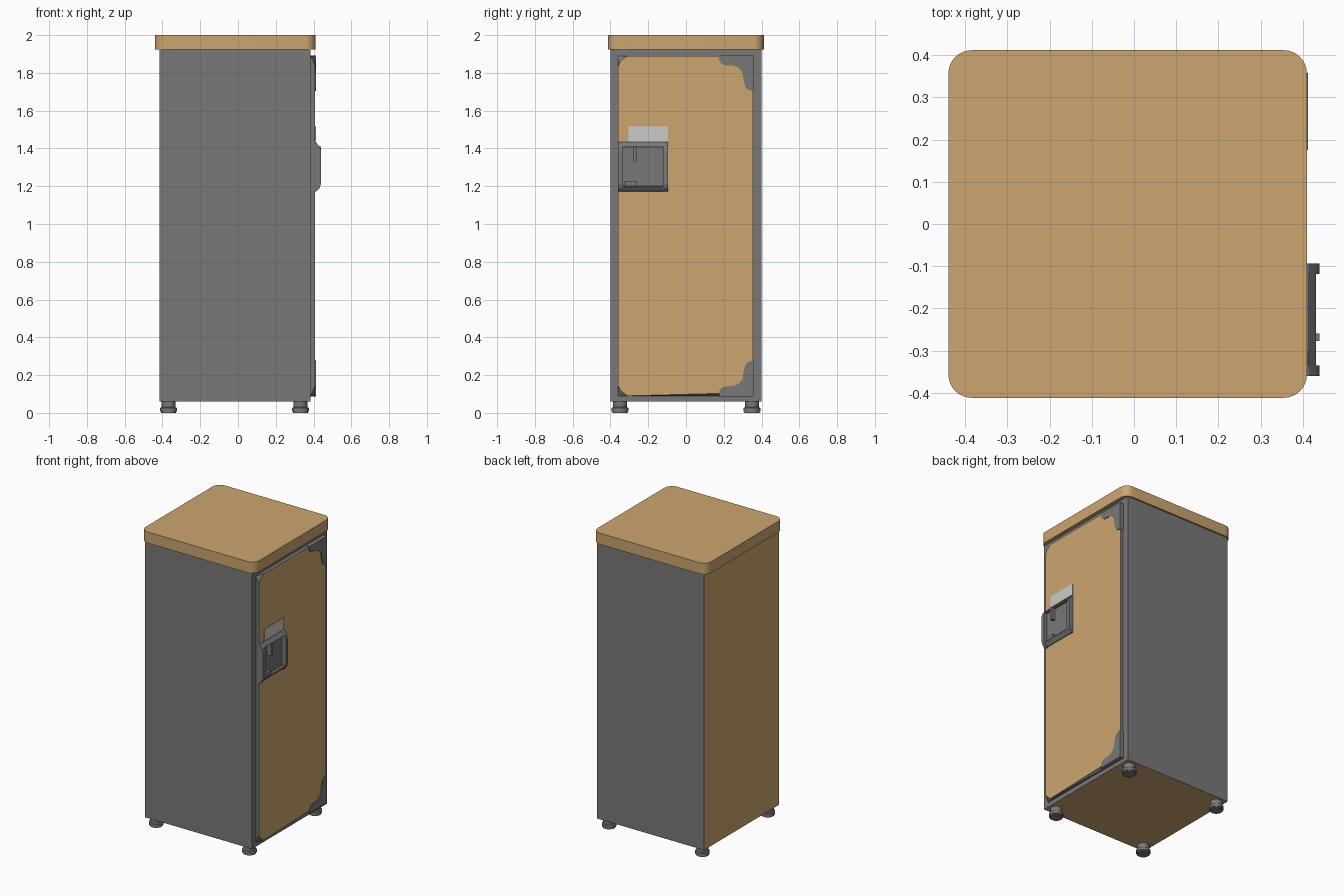
import bpy, bmesh, math
from mathutils import Vector

if "Cube" in bpy.data.objects:
    bpy.data.objects.remove(bpy.data.objects["Cube"])


def material(name, color):
    m = bpy.data.materials.new(name)
    m.diffuse_color = color
    m.use_nodes = True
    m.node_tree.nodes["Principled BSDF"].inputs["Base Color"].default_value = m.diffuse_color
    return m


WOOD = material("tan_panel", (0.60, 0.38, 0.16, 1))
DARK = material("dark_grey", (0.19, 0.19, 0.19, 1))


def finish(bm, name, mats, smooth=False):
    bmesh.ops.recalc_face_normals(bm, faces=bm.faces[:])
    me = bpy.data.meshes.new(name)
    bm.to_mesh(me)
    bm.free()
    for m in mats:
        me.materials.append(m)
    ob = bpy.data.objects.new(name, me)
    bpy.context.collection.objects.link(ob)
    if smooth:
        bpy.ops.object.select_all(action='DESELECT')
        ob.select_set(True)
        bpy.context.view_layer.objects.active = ob
        bpy.ops.object.shade_smooth_by_angle(angle=math.radians(35))
    return ob


def prism(name, pts, axis, lo, hi, mats, smooth=False):
    """Extrude a 2D profile along an axis; profile uses the other two axes in order."""
    bm = bmesh.new()

    def place(p, d):
        c = list(p)
        c.insert(axis, d)
        return bm.verts.new(c)
    f = bm.faces.new([place(p, lo) for p in pts])
    ext = bmesh.ops.extrude_face_region(bm, geom=[f])["geom"]
    off = Vector((0, 0, 0))
    off[axis] = hi - lo
    bmesh.ops.translate(bm, vec=off, verts=[v for v in ext if isinstance(v, bmesh.types.BMVert)])
    return finish(bm, name, mats, smooth)


def box(name, x, y, z, mats):
    return prism(name, [(x[0], y[0]), (x[1], y[0]), (x[1], y[1]), (x[0], y[1])], 2, *z, mats)


def rounded_rect(x0, x1, y0, y1, r, seg=8):
    pts = []
    for cx, cy, a0 in ((x1 - r, y1 - r, 0), (x0 + r, y1 - r, 90),
                       (x0 + r, y0 + r, 180), (x1 - r, y0 + r, 270)):
        for i in range(seg + 1):
            a = math.radians(a0 + 90 * i / seg)
            pts.append((cx + r * math.cos(a), cy + r * math.sin(a)))
    return pts


# Cabinet body: grey sides, tan back and underside
body = box("cabinet_body", (-0.415, 0.385), (-0.40, 0.40), (0.06, 1.93), [DARK, WOOD])
for p in body.data.polygons:
    if p.normal.x < -0.9 or p.normal.z < -0.9:
        p.material_index = 1

# Rounded top slab
prism("top_slab", rounded_rect(-0.44, 0.41, -0.412, 0.412, 0.055), 2, 1.925, 2.0, [WOOD], True)

# Door: tan front with sloped grey corners on the latch side
back = [(-0.36, 0.09), (0.355, 0.09), (0.355, 1.89), (-0.36, 1.89)]
front = [(-0.36, 0.145), (-0.345, 0.118), (-0.31, 0.09), (0.355, 0.108),
         (0.355, 1.888), (-0.31, 1.89), (-0.345, 1.865), (-0.36, 1.835)]
bm = bmesh.new()
for x, pts in ((0.38, back), (0.385, back), (0.408, front)):
    for y, z in pts:
        bm.verts.new((x, y, z))
bmesh.ops.convex_hull(bm, input=bm.verts[:])
bmesh.ops.dissolve_limit(bm, angle_limit=0.01, verts=bm.verts[:], edges=bm.edges[:])
door = finish(bm, "door", [DARK, WOOD])
for p in door.data.polygons:
    if p.normal.x > 0.97:
        p.material_index = 1

# Hinge corner plates, lower one mirrored about the door middle
hinge = [(0.358, 1.892), (0.175, 1.892), (0.175, 1.87), (0.185, 1.85), (0.205, 1.84),
         (0.25, 1.838), (0.28, 1.825), (0.30, 1.80), (0.305, 1.76), (0.312, 1.73),
         (0.328, 1.71), (0.358, 1.703)]
prism("hinge_upper", hinge, 0, 0.383, 0.413, [DARK])
prism("hinge_lower", [(y, 1.98 - z) for y, z in hinge], 0, 0.383, 0.413, [DARK])

# Latch housing: side walls, sloped rails and recessed plate
side = [(0.40, 1.17), (0.415, 1.172), (0.432, 1.19), (0.44, 1.215), (0.44, 1.385),
        (0.432, 1.41), (0.415, 1.43), (0.40, 1.438)]
prism("latch_side_left", side, 1, -0.36, -0.336, [DARK])
prism("latch_side_right", side, 1, -0.118, -0.094, [DARK])
rail = [(0.40, 1.436), (0.412, 1.434), (0.432, 1.408), (0.40, 1.408)]
prism("latch_rail_top", rail, 1, -0.338, -0.116, [DARK])
prism("latch_rail_bottom", [(x, 2.608 - z) for x, z in rail], 1, -0.338, -0.116, [DARK])
box("latch_recess_plate", (0.40, 0.413), (-0.34, -0.114), (1.18, 1.425), [DARK])
box("latch_lever", (0.41, 0.44), (-0.278, -0.26), (1.33, 1.41), [DARK])
box("latch_catch", (0.41, 0.43), (-0.325, -0.26), (1.197, 1.225), [DARK])

# Light plate above the latch
plate = box("latch_label_plate", (0.40, 0.413), (-0.305, -0.096), (1.437, 1.515), [])
plate.data.materials.append(None)
plate.data.materials.append(WOOD)
for p in plate.data.polygons:
    p.material_index = 0 if p.normal.x > 0.9 else 1

# Round feet: wide pad with a narrower stem
for fx, sx in ((-0.367, "back"), (0.33, "front")):
    for fy, sy in ((-0.349, "left"), (0.349, "right")):
        bm = bmesh.new()
        rings = []
        for r, z in ((0.040, 0), (0.040, 0.008), (0.045, 0.008), (0.045, 0.026),
                     (0.037, 0.030), (0.037, 0.062)):
            rings.append([bm.verts.new((fx + r * math.cos(i * math.tau / 24),
                                        fy + r * math.sin(i * math.tau / 24), z))
                          for i in range(24)])
        for a, b in zip(rings, rings[1:]):
            for i in range(24):
                j = (i + 1) % 24
                bm.faces.new((a[i], a[j], b[j], b[i]))
        bm.faces.new(rings[0])
        bm.faces.new(rings[-1])
        finish(bm, f"foot_{sx}_{sy}", [DARK], True)
